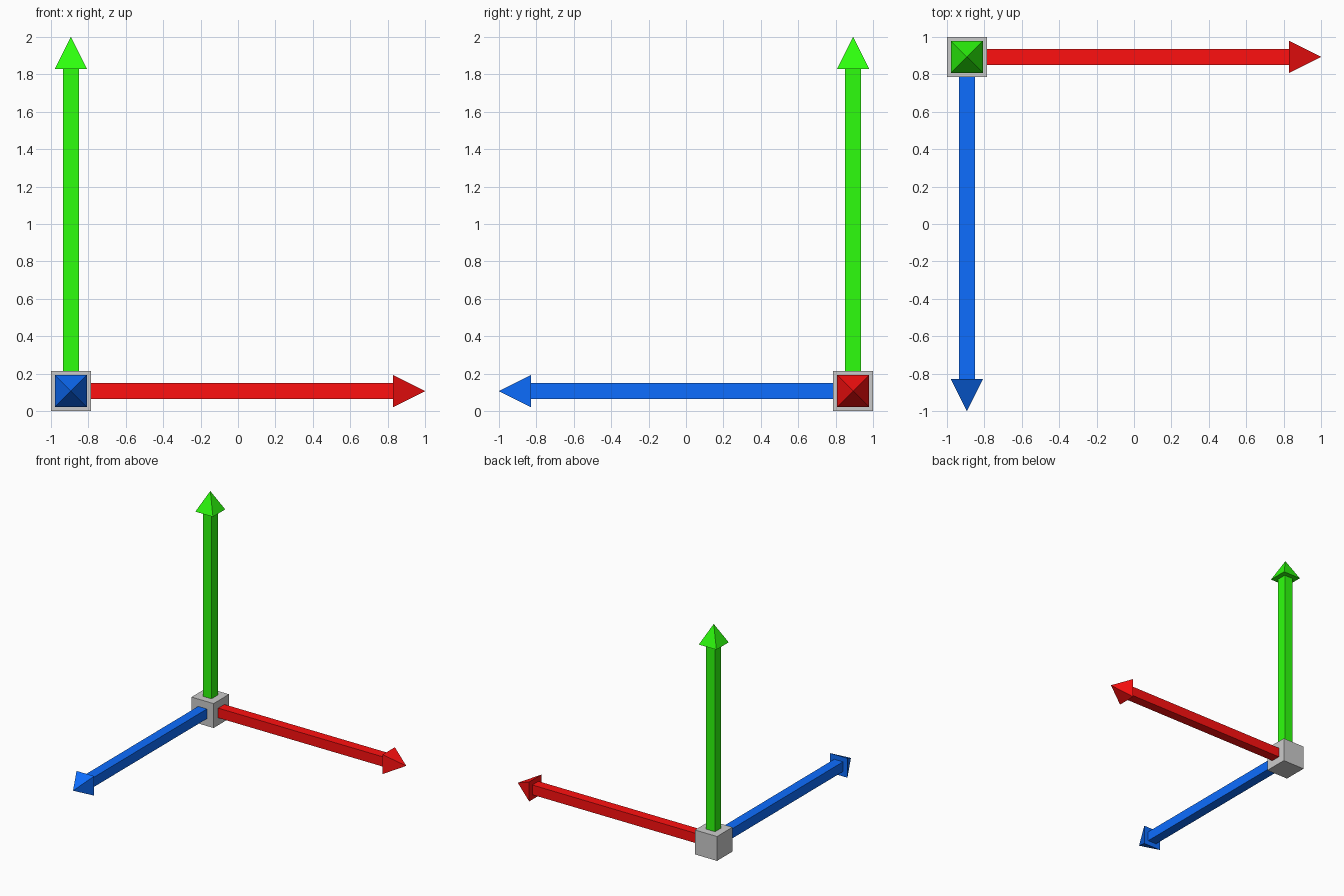
import bpy, bmesh
from math import pi, sqrt
from mathutils import Matrix, Vector

if "Cube" in bpy.data.objects:
    bpy.data.objects.remove(bpy.data.objects["Cube"])

HUB = 0.213                                # hub cube edge
ORIGIN = Vector((-1 + HUB / 2, 1 - HUB / 2, HUB / 2))
REACH = 2 - HUB / 2                        # hub centre to arrow tip
SHAFT_W, HEAD_W, HEAD_L = 0.085, 0.17, 0.17


def square_prism(bm, z0, z1, w0, w1):
    """Square-section bar or pyramid along z."""
    bmesh.ops.create_cone(
        bm, cap_ends=True, segments=4,
        radius1=w0 / sqrt(2), radius2=w1 / sqrt(2), depth=z1 - z0,
        matrix=Matrix.Translation((0, 0, (z0 + z1) / 2)) @ Matrix.Rotation(pi / 4, 4, 'Z'))


def finish(bm, name, color=None):
    bmesh.ops.remove_doubles(bm, verts=bm.verts, dist=1e-5)
    bmesh.ops.recalc_face_normals(bm, faces=bm.faces)
    mesh = bpy.data.meshes.new(name)
    bm.to_mesh(mesh)
    bm.free()
    obj = bpy.data.objects.new(name, mesh)
    bpy.context.collection.objects.link(obj)
    obj.location = ORIGIN
    if color:
        mat = bpy.data.materials.new(name + "_paint")
        mat.diffuse_color = (*color, 1)
        mat.use_nodes = True
        mat.node_tree.nodes["Principled BSDF"].inputs["Base Color"].default_value = mat.diffuse_color
        mesh.materials.append(mat)
    return obj


# Grey corner hub
bm = bmesh.new()
bmesh.ops.create_cube(bm, size=HUB)
finish(bm, "corner_hub")

# Three coloured arrows: square shaft and pyramid head
arrows = [
    ("right", (1, 0, 0), (1.0, 0.005, 0.005)),
    ("up", (0, 0, 1), (0.027, 1.0, 0.004)),
    ("forward", (0, -1, 0), (0.004, 0.155, 1.0)),
]
for side, direction, color in arrows:
    turn = Vector((0, 0, 1)).rotation_difference(Vector(direction)).to_euler()
    for part, dims in (
            ("shaft", (HUB / 2, REACH - HEAD_L, SHAFT_W, SHAFT_W)),
            ("head", (REACH - HEAD_L, REACH, HEAD_W, 0))):
        bm = bmesh.new()
        square_prism(bm, *dims)
        finish(bm, f"{side}_arrow_{part}", color).rotation_euler = turn
